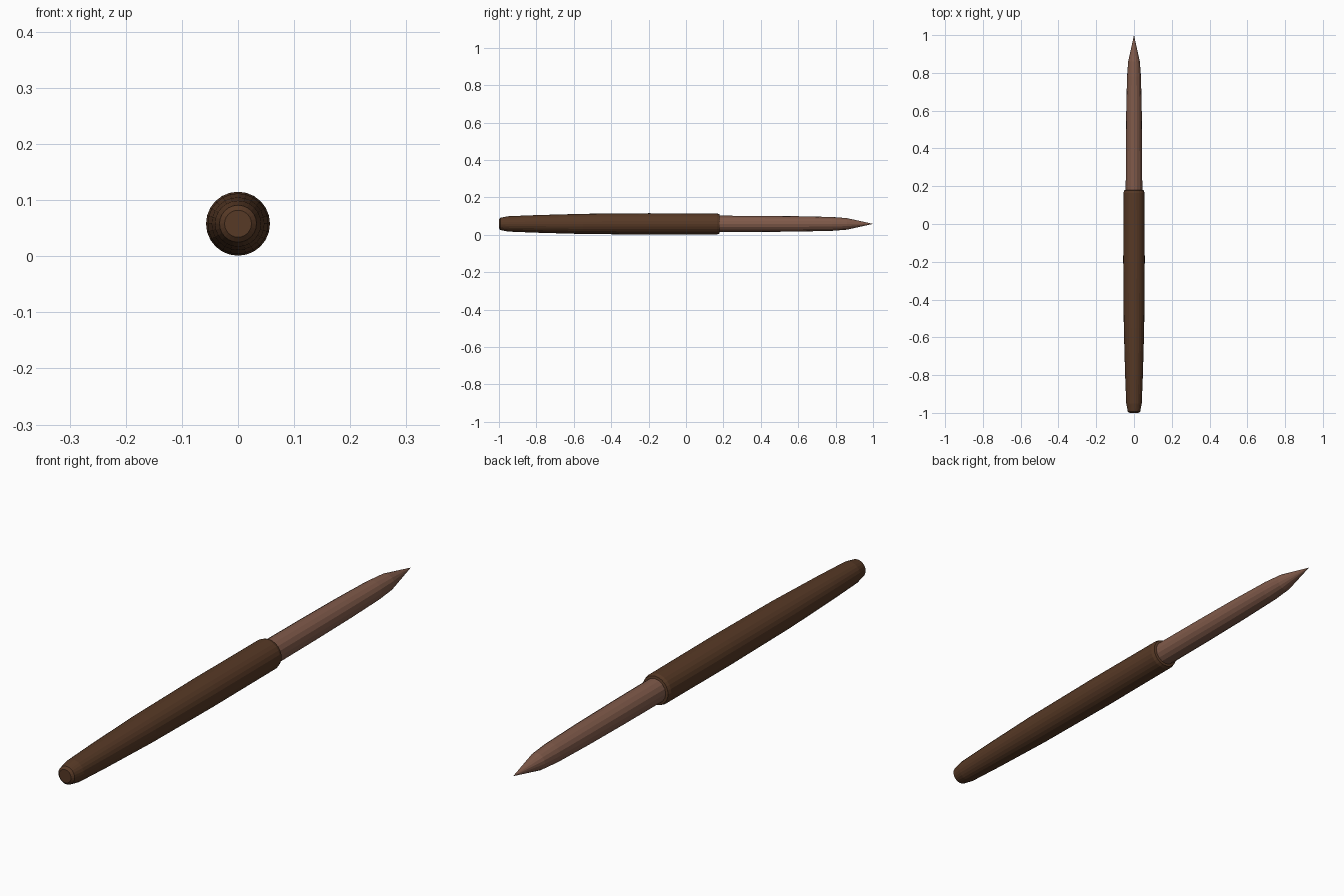
import bpy, bmesh, math

if "Cube" in bpy.data.objects:
    bpy.data.objects.remove(bpy.data.objects["Cube"])

AXIS_Z = 0.058


def material(name, rgb):
    m = bpy.data.materials.new(name)
    m.diffuse_color = (*rgb, 1)
    m.use_nodes = True
    m.node_tree.nodes["Principled BSDF"].inputs["Base Color"].default_value = m.diffuse_color
    return m


def lathe(name, profile, sides, mat):
    """Turn (y, radius) points around the lengthwise axis; zero radius makes a point."""
    bm = bmesh.new()
    rings = []
    for y, r in profile:
        if r == 0:
            rings.append([bm.verts.new((0, y, AXIS_Z))])
            continue
        angles = [2 * math.pi * i / sides for i in range(sides)]
        rings.append([bm.verts.new((r * math.sin(a), y, AXIS_Z + r * math.cos(a))) for a in angles])
    for a, b in zip(rings, rings[1:]):
        for i in range(sides):
            j = (i + 1) % sides
            if len(b) == 1:
                bm.faces.new((a[i], a[j], b[0]))
            else:
                bm.faces.new((a[i], a[j], b[j], b[i]))
    for ring in (rings[0], rings[-1]):
        if len(ring) > 1:
            bm.faces.new(ring)
    bmesh.ops.recalc_face_normals(bm, faces=bm.faces)
    mesh = bpy.data.meshes.new(name)
    bm.to_mesh(mesh)
    bm.free()
    mesh.materials.append(mat)
    obj = bpy.data.objects.new(name, mesh)
    bpy.context.collection.objects.link(obj)
    return obj


dark_wood = material("dark brown", (0.095, 0.041, 0.019))
light_wood = material("light brown", (0.215, 0.102, 0.068))

# Thick grip with a rounded butt and a bevelled collar end
lathe("handle", [(-1.0, 0.024), (-0.992, 0.033), (-0.95, 0.041), (-0.8, 0.047),
                 (-0.55, 0.054), (-0.2, 0.057), (0.165, 0.056), (0.178, 0.052),
                 (0.18, 0.044)], 24, dark_wood)

# Thinner shaft that tapers to a sharp point
lathe("pointed_shaft", [(0.15, 0.044), (0.4, 0.043), (0.6, 0.041), (0.78, 0.037),
                        (0.86, 0.031), (1.0, 0)], 16, light_wood)
